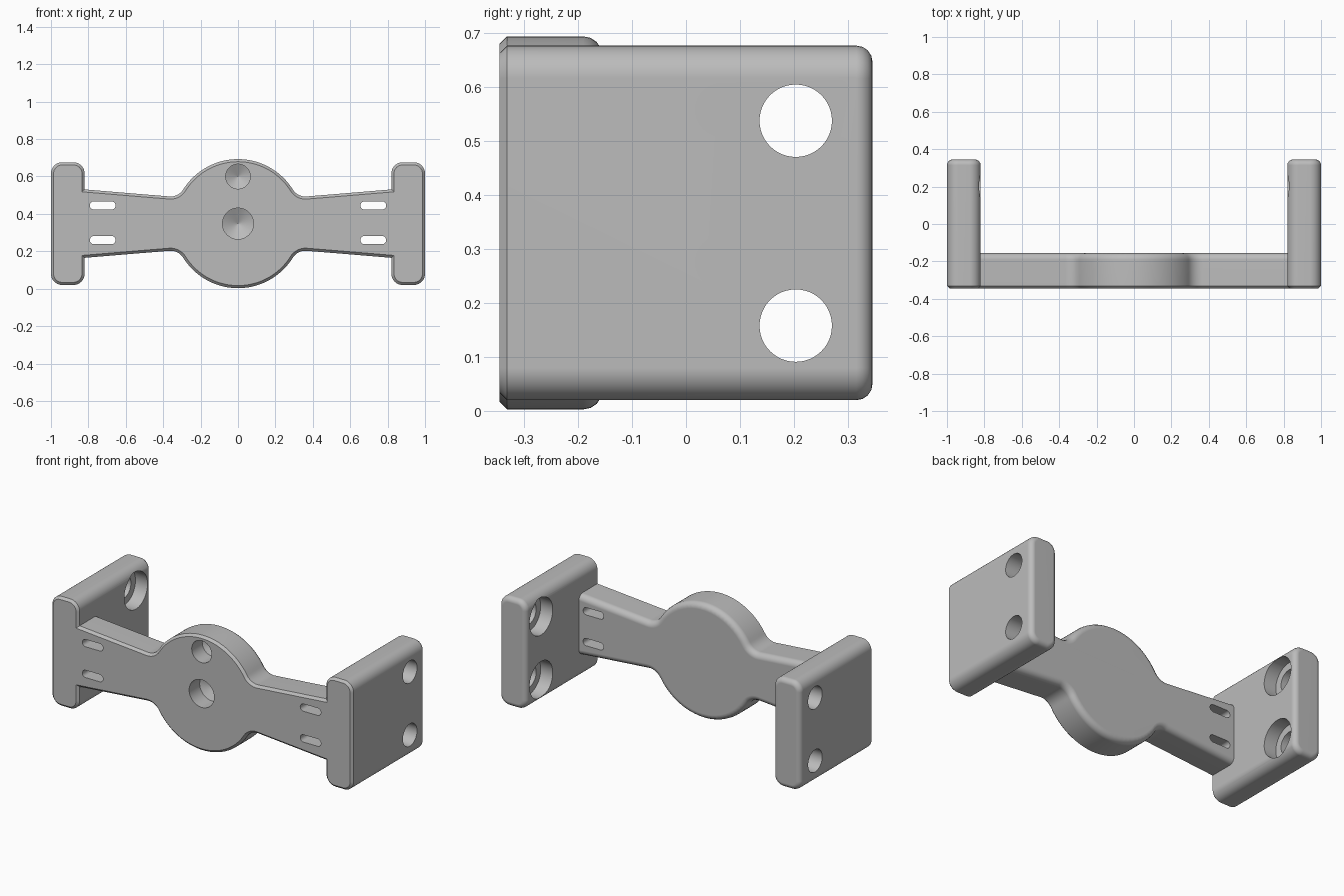
import bpy, bmesh, math
from mathutils import Vector, Matrix

if "Cube" in bpy.data.objects:
    bpy.data.objects.remove(bpy.data.objects["Cube"])

MID = 0.348                      # height of the symmetry line
FRONT, PLATE_BACK, WING_BACK = -0.345, -0.155, 0.345

grey = bpy.data.materials.new("satin grey")
grey.use_nodes = True
grey.diffuse_color = (0.5, 0.5, 0.5, 1)
grey.node_tree.nodes["Principled BSDF"].inputs["Base Color"].default_value = (0.5, 0.5, 0.5, 1)


def arc(cx, cz, r, a0, a1, n):
    return [(cx + r * math.cos(a0 + (a1 - a0) * i / n),
             cz + r * math.sin(a0 + (a1 - a0) * i / n)) for i in range(n + 1)]


def rounded_rect(x0, x1, z0, z1, r, n=8):
    q = math.pi / 2
    corners = [(x1 - r, z1 - r), (x0 + r, z1 - r), (x0 + r, z0 + r), (x1 - r, z0 + r)]
    return [p for i, c in enumerate(corners) for p in arc(*c, r, q * i, q * (i + 1), n)]


def bevel_rim(bm, y, size, segments):
    """Bevel the sharp outer edges lying in the plane at y."""
    rim = [e for e in bm.edges
           if all(abs(v.co.y - y) < 1e-4 for v in e.verts) and e.calc_face_angle(0) > 1]
    bmesh.ops.bevel(bm, geom=rim, offset=size, segments=segments,
                    affect='EDGES', profile=0.5, clamp_overlap=True)


def add_object(name, bm):
    bmesh.ops.recalc_face_normals(bm, faces=bm.faces)
    mesh = bpy.data.meshes.new(name)
    bm.to_mesh(mesh)
    bm.free()
    mesh.materials.append(grey)
    obj = bpy.data.objects.new(name, mesh)
    bpy.context.collection.objects.link(obj)
    return obj


def prism(name, outline, y0, y1, back_round=0):
    """Extrude an x-z outline along y, optionally rounding its back rim."""
    bm = bmesh.new()
    face = bm.faces.new([bm.verts.new((x, y0, z)) for x, z in outline])
    out = bmesh.ops.extrude_face_region(bm, geom=[face])["geom"]
    bmesh.ops.translate(bm, vec=(0, y1 - y0, 0),
                        verts=[v for v in out if isinstance(v, bmesh.types.BMVert)])
    bmesh.ops.remove_doubles(bm, verts=bm.verts, dist=1e-5)
    bmesh.ops.recalc_face_normals(bm, faces=bm.faces)
    if back_round:
        bevel_rim(bm, y1, back_round, 4)
    return add_object(name, bm)


def drill(name, start, direction, steps):
    """Turned cutter: (distance, radius) steps along a direction."""
    bm = bmesh.new()
    n = 48
    rings = [[bm.verts.new((r * math.cos(math.tau * i / n), r * math.sin(math.tau * i / n), d))
              for i in range(n)] for d, r in steps]
    for a, b in zip(rings, rings[1:]):
        for i in range(n):
            bm.faces.new((a[i], a[(i + 1) % n], b[(i + 1) % n], b[i]))
    bm.faces.new(rings[0])
    bm.faces.new(rings[-1])
    turn = Vector(direction).to_track_quat('Z', 'Y').to_matrix().to_4x4()
    bm.transform(Matrix.Translation(start) @ turn)
    return add_object(name, bm)


def combine(target, tools, operation):
    """Apply booleans and remove the tools."""
    for tool in tools:
        mod = target.modifiers.new(operation, 'BOOLEAN')
        mod.object, mod.operation, mod.solver = tool, operation, 'EXACT'
    graph = bpy.context.evaluated_depsgraph_get()
    mesh = bpy.data.meshes.new_from_object(target.evaluated_get(graph))
    target.modifiers.clear()
    target.data = mesh
    for tool in tools:
        bpy.data.objects.remove(tool)


# Central disc blending into two flared arms
R, fillet, slope = 0.345, 0.08, 0.083
u = R
for _ in range(30):
    v = 0.143 + slope * (u - 0.34) + fillet * math.hypot(1, slope)
    u = math.sqrt((R + fillet) ** 2 - v * v)
meet = math.atan2(v, u)
quarter = arc(0, 0, R, math.pi / 2, meet, 24)
quarter += arc(u, v, fillet, math.pi + meet, 1.5 * math.pi + math.atan(slope), 8)[1:]
quarter.append((0.9, 0.143 + slope * 0.56))
half = quarter + [(x, -z) for x, z in reversed(quarter)]
outline = half + [(-x, z) for x, z in reversed(half[1:-1])]
bracket = prism("mounting_bracket", [(x, z + MID) for x, z in outline],
                FRONT, PLATE_BACK, 0.035)

# End plates, joined to the arms
wings = [prism("end_plate", rounded_rect(min(s, s * 0.82), max(s, s * 0.82), 0.02, 0.676, 0.06),
               FRONT, WING_BACK, 0.03) for s in (-1, 1)]
combine(bracket, wings, 'UNION')

# Chamfer round the whole front outline
bm = bmesh.new()
bm.from_mesh(bracket.data)
bmesh.ops.remove_doubles(bm, verts=bm.verts, dist=1e-5)
bmesh.ops.dissolve_limit(bm, angle_limit=0.01, verts=bm.verts, edges=bm.edges)
bevel_rim(bm, FRONT, 0.014, 1)
bm.to_mesh(bracket.data)
bm.free()

# Drilled blind holes in the disc
cutters = [drill("blind_hole", (0, FRONT - 0.05, z), (0, 1, 0),
                 [(0, r), (0.15, r), (0.15 + r * 0.5, 0.001)])
           for z, r in ((MID, 0.083), (0.6, 0.066))]
for s in (-1, 1):
    for z in (0.26, 0.445):
        # Slots through the arms
        x0, x1 = sorted((s * 0.655, s * 0.792))
        cutters.append(prism("slot", rounded_rect(x0, x1, z - 0.022, z + 0.022, 0.0215),
                             FRONT - 0.1, PLATE_BACK + 0.1))
    for z in (0.158, 0.537):
        # Bolt holes, counterbored from the inside
        cutters.append(drill("bolt_hole", (s * 0.75, 0.203, z), (s, 0, 0),
                             [(0, 0.11), (0.15, 0.11), (0.15, 0.067), (0.35, 0.067)]))
combine(bracket, cutters, 'DIFFERENCE')

bpy.ops.object.select_all(action='DESELECT')
bracket.select_set(True)
bpy.context.view_layer.objects.active = bracket
bpy.ops.object.shade_smooth_by_angle(angle=math.radians(30))
weighted = bracket.modifiers.new("even shading", 'WEIGHTED_NORMAL')
weighted.keep_sharp = True
